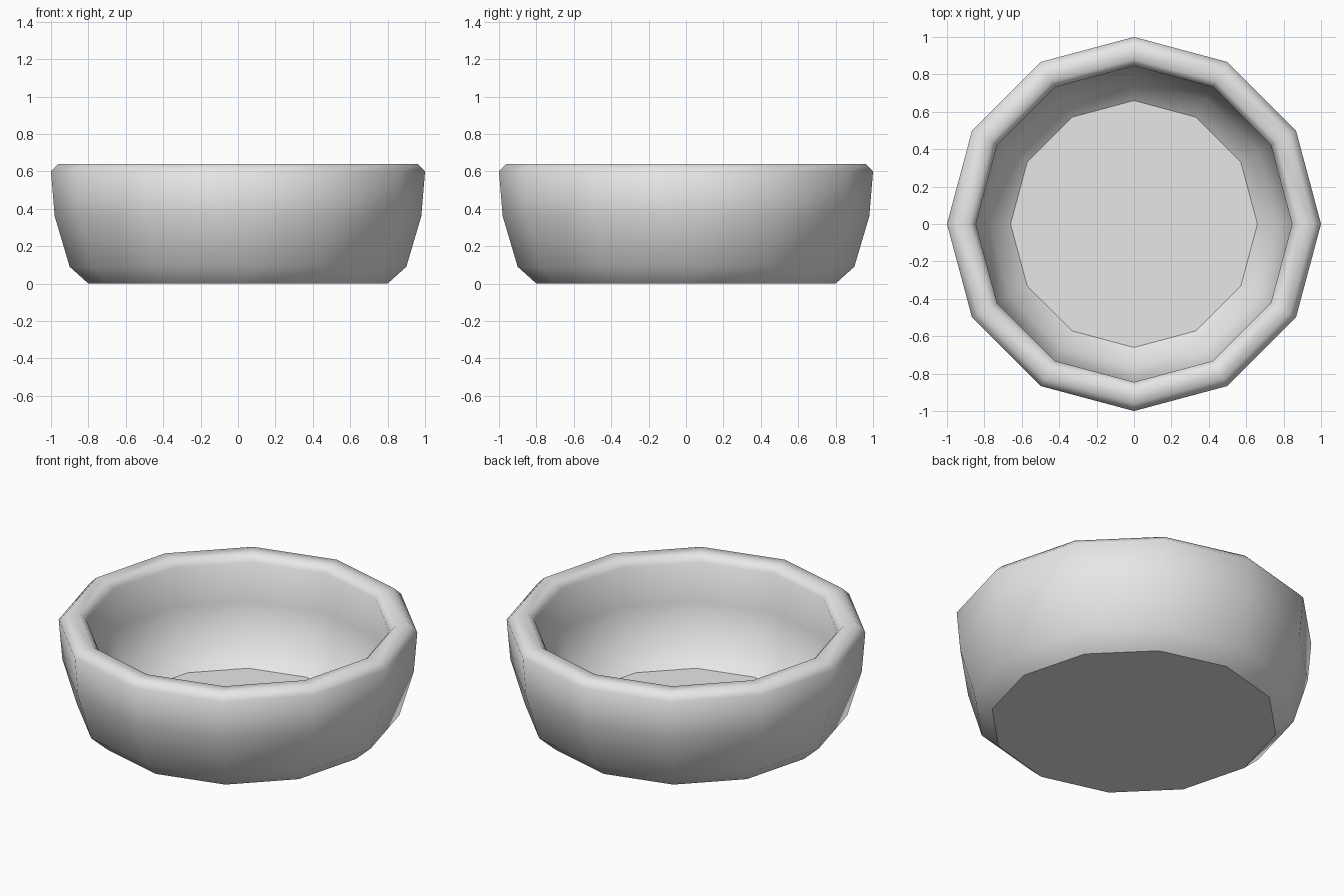
import bpy
import bmesh
from math import cos, sin, tau

if "Cube" in bpy.data.objects:
    bpy.data.objects.remove(bpy.data.objects["Cube"], do_unlink=True)

SIDES = 12

# Plain grey material
grey = bpy.data.materials.new("plain_grey")
grey.use_nodes = True
colour = (0.8, 0.8, 0.8, 1)
grey.diffuse_color = colour
grey.node_tree.nodes["Principled BSDF"].inputs["Base Color"].default_value = colour

# Bowl section as (radius, height): up the outside, over the lip, down the inside
outside = [(0.8, 0), (0.9, 0.09), (0.98, 0.36), (1.0, 0.6)]
lip = [(0.96, 0.64), (0.88, 0.64)]
inside = [(0.845, 0.6), (0.845, 0.36), (0.77, 0.12), (0.66, 0.035)]


def lathe(name, profile, material):
    """Turn a profile into a closed, faceted solid with flat end caps."""
    bm = bmesh.new()
    rings = [[bm.verts.new((r * cos(tau * i / SIDES), r * sin(tau * i / SIDES), z))
              for i in range(SIDES)] for r, z in profile]
    for low, high in zip(rings, rings[1:]):
        for i in range(SIDES):
            j = (i + 1) % SIDES
            bm.faces.new((low[i], low[j], high[j], high[i])).smooth = True
    # Flat underside and flat inner floor, with crisp borders
    for cap in (bm.faces.new(rings[0][::-1]), bm.faces.new(rings[-1])):
        for edge in cap.edges:
            edge.smooth = False
    bmesh.ops.recalc_face_normals(bm, faces=bm.faces)
    mesh = bpy.data.meshes.new(name)
    bm.to_mesh(mesh)
    bm.free()
    mesh.materials.append(material)
    obj = bpy.data.objects.new(name, mesh)
    bpy.context.collection.objects.link(obj)
    return obj


lathe("bowl", outside + lip + inside, grey)
